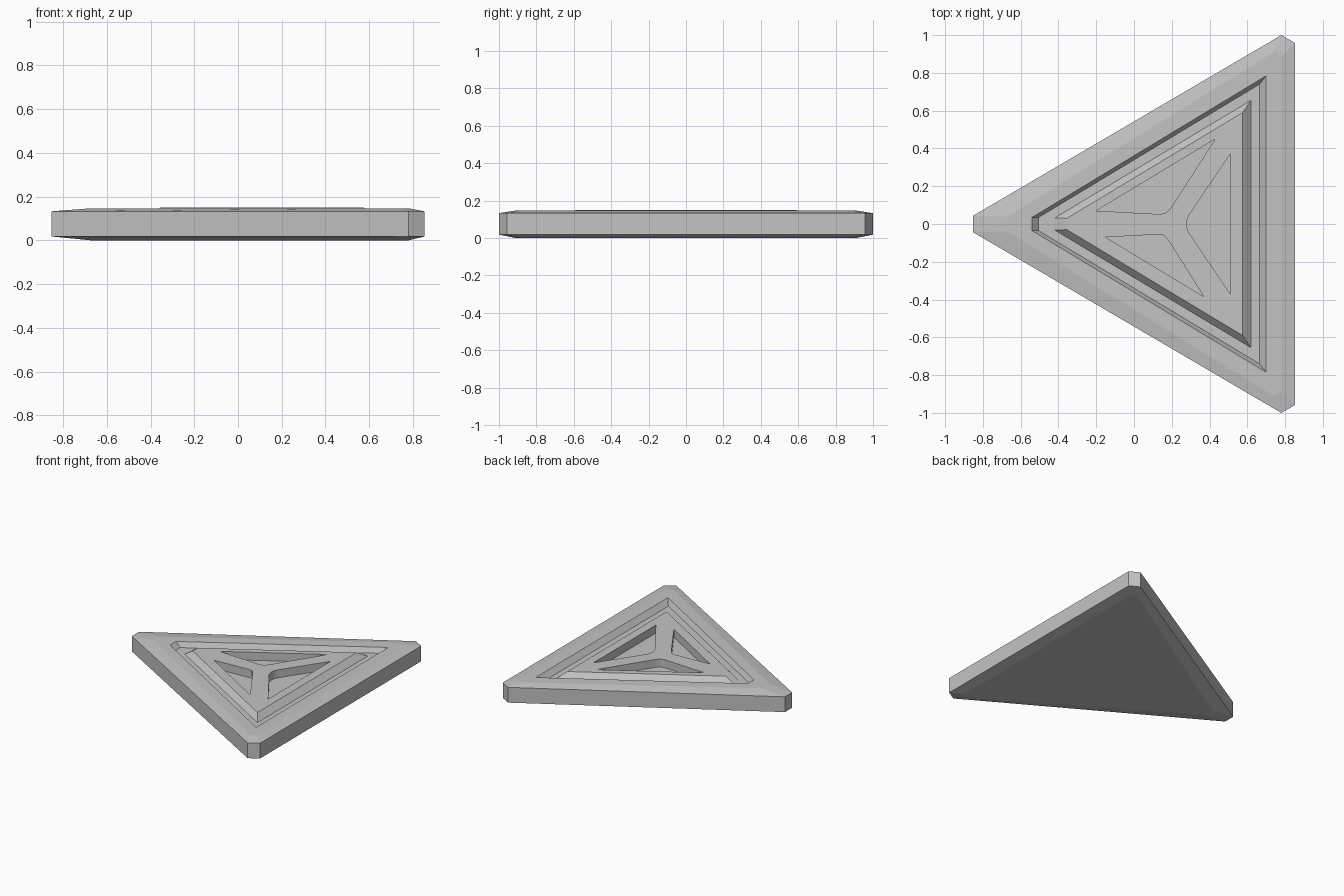
import bpy
import bmesh

cube = bpy.data.objects.get("Cube")
if cube:
    bpy.data.objects.remove(cube)

grey = bpy.data.materials.new("plain grey")
grey.use_nodes = True
colour = (0.55, 0.55, 0.55, 1)
grey.diffuse_color = colour
grey.node_tree.nodes["Principled BSDF"].inputs["Base Color"].default_value = colour


def triangle(tip, half, right, top, cut=0.0):
    """Triangle pointing to -x with a blunt tip and clipped right corners."""
    drop = top - 0.58 * cut
    upper = [(right, drop), (right - cut, top), (tip, half)]
    return upper + [(x, -y) for x, y in reversed(upper)]


def loft(name, rings):
    """Skin a stack of (outline, height) rings and cap both ends."""
    bm = bmesh.new()
    loops = [[bm.verts.new((x, y, z)) for x, y in pts] for pts, z in rings]
    for a, b in zip(loops, loops[1:]):
        n = len(a)
        for i in range(n):
            j = (i + 1) % n
            bm.faces.new((a[i], a[j], b[j], b[i]))
    bm.faces.new(loops[0][::-1])
    bm.faces.new(loops[-1])
    bmesh.ops.remove_doubles(bm, verts=bm.verts, dist=0.0005)
    bmesh.ops.recalc_face_normals(bm, faces=bm.faces)
    mesh = bpy.data.meshes.new(name)
    bm.to_mesh(mesh)
    bm.free()
    mesh.materials.append(grey)
    obj = bpy.data.objects.new(name, mesh)
    bpy.context.collection.objects.link(obj)
    return obj


# Plate: chamfered rim, sunken groove and raised centre
rim = triangle(-0.853, 0.043, 0.853, 1.0, 0.073)
face = triangle(-0.67, 0.04, 0.78, 0.91, 0.04)
plate = loft("triangular_plate", [
    (face, 0.0), (rim, 0.018), (rim, 0.133), (face, 0.147),
    (triangle(-0.54, 0.035, 0.70, 0.785), 0.147),
    (triangle(-0.505, 0.035, 0.665, 0.74), 0.11),
    (triangle(-0.42, 0.032, 0.62, 0.655), 0.11),
    (triangle(-0.355, 0.03, 0.575, 0.59), 0.15),
])

# Three pockets leaving a three-armed rib in the centre
pockets = {
    "right_pocket": [(0.51, -0.37), (0.51, 0.37), (0.29, 0.045),
                     (0.28, 0.02), (0.28, -0.02), (0.29, -0.045)],
    "back_pocket": [(-0.20, 0.07), (0.14, 0.052), (0.17, 0.06),
                    (0.195, 0.085), (0.43, 0.45)],
    "front_pocket": [(-0.15, -0.07), (0.37, -0.385), (0.175, -0.075),
                     (0.16, -0.06), (0.13, -0.055)],
}
for name, outline in pockets.items():
    cutter = loft(name, [(outline, 0.09), (outline, 0.25)])
    mod = plate.modifiers.new(name, "BOOLEAN")
    mod.operation = "DIFFERENCE"
    mod.solver = "EXACT"
    mod.object = cutter
    bpy.context.view_layer.objects.active = plate
    bpy.ops.object.modifier_apply(modifier=mod.name)
    bpy.data.objects.remove(cutter)
